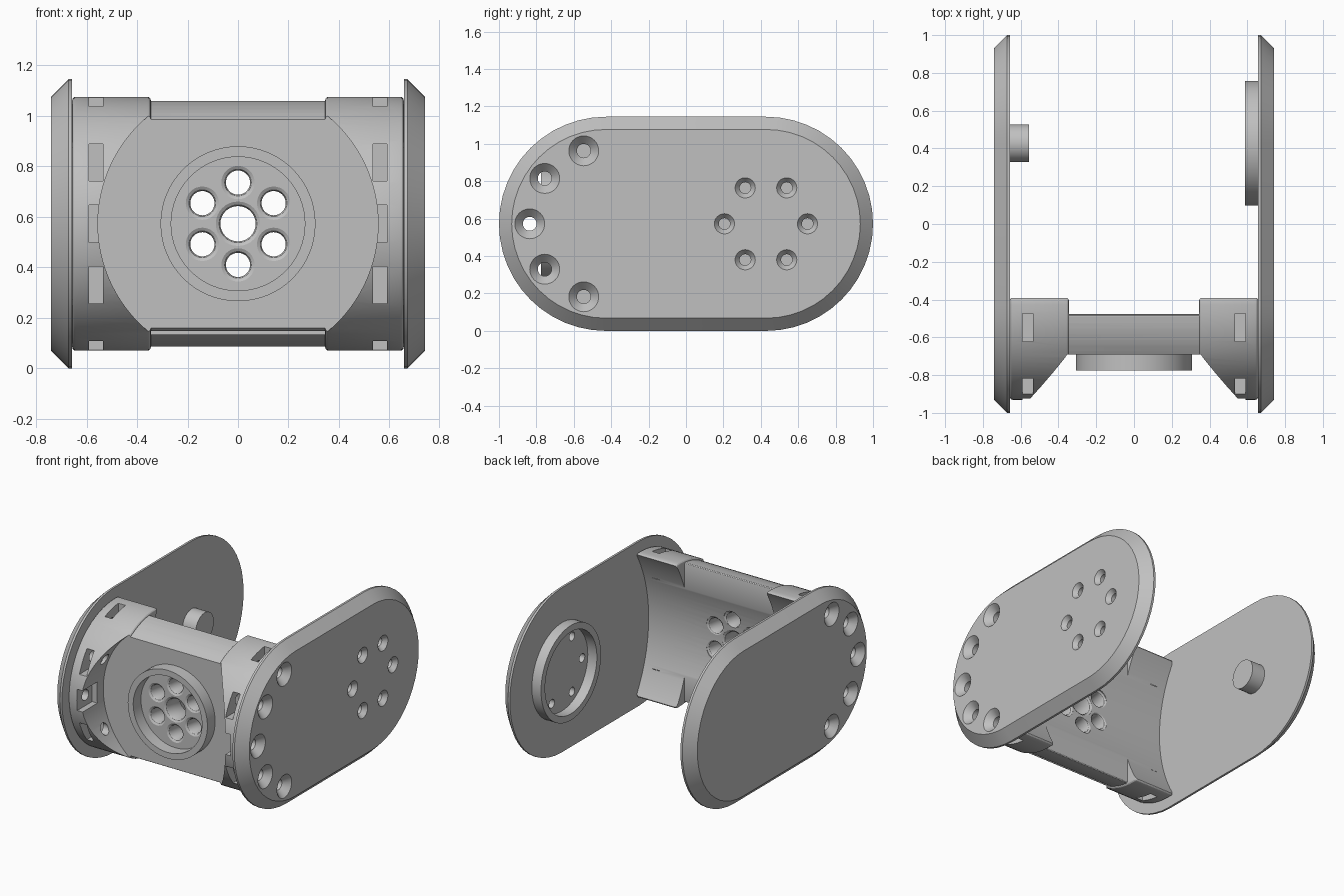
import bpy, bmesh
from math import sin, cos, pi, radians
from mathutils import Vector

if "Cube" in bpy.data.objects:
    bpy.data.objects.remove(bpy.data.objects["Cube"], do_unlink=True)

grey = bpy.data.materials.new("plain grey")
grey.use_nodes = True
grey.diffuse_color = (0.53, 0.53, 0.53, 1)
grey.node_tree.nodes["Principled BSDF"].inputs["Base Color"].default_value = grey.diffuse_color

R = 0.5725            # half height of the side plates
MID = R               # height of the main axis
PIVOT = R - 1         # front rounding centre, in y
INNER, OUTER = 0.657, 0.74


def loft(name, loops):
    """Closed solid through equal-length loops, capped at both ends."""
    bm = bmesh.new()
    rings = [[bm.verts.new(p) for p in loop] for loop in loops]
    for a, b in zip(rings, rings[1:]):
        for i in range(len(a)):
            j = (i + 1) % len(a)
            bm.faces.new((a[i], a[j], b[j], b[i]))
    bm.faces.new(rings[0])
    bm.faces.new(rings[-1])
    bmesh.ops.recalc_face_normals(bm, faces=bm.faces)
    mesh = bpy.data.meshes.new(name)
    bm.to_mesh(mesh)
    bm.free()
    mesh.materials.append(grey)
    obj = bpy.data.objects.new(name, mesh)
    bpy.context.collection.objects.link(obj)
    return obj


def turned(name, axis, centre, stations, n=32):
    """Turned solid along x or y; centre is the other two coordinates."""
    def point(t, r, a):
        u, v = centre[0] + r * cos(a), centre[1] + r * sin(a)
        return Vector((t, u, v)) if axis == "x" else Vector((u, t, v))
    return loft(name, [[point(t, r, 2 * pi * i / n) for i in range(n)]
                       for t, r in stations])


def prism(name, outline, x0, x1):
    return loft(name, [[Vector((x, y, z)) for y, z in outline] for x in (x0, x1)])


def box(name, x0, x1, y0, y1, z0, z1):
    return prism(name, [(y0, z0), (y1, z0), (y1, z1), (y0, z1)], x0, x1)


def bake(obj):
    bpy.context.view_layer.update()
    graph = bpy.context.evaluated_depsgraph_get()
    mesh = bpy.data.meshes.new_from_object(obj.evaluated_get(graph))
    obj.modifiers.clear()
    obj.data = mesh


def combine(obj, other, operation="DIFFERENCE"):
    mod = obj.modifiers.new("combine", "BOOLEAN")
    mod.operation, mod.solver, mod.object = operation, "EXACT", other
    bake(obj)
    bpy.data.objects.remove(other, do_unlink=True)


def bevel(obj, width):
    mod = obj.modifiers.new("bevel", "BEVEL")
    mod.width, mod.segments = width, 3
    mod.limit_method, mod.angle_limit = "ANGLE", radians(40)
    bake(obj)


def stadium(x, r, n=24):
    arc = [pi * i / n for i in range(n + 1)]
    back = [Vector((x, -PIVOT + r * sin(a), MID + r * cos(a))) for a in arc]
    front = [Vector((x, PIVOT - r * sin(a), MID - r * cos(a))) for a in arc]
    return back + front


def half_round(r, back, n=48):
    arc = [pi * i / n for i in range(n + 1)]
    pts = [(PIVOT - r * sin(a), MID + r * cos(a)) for a in arc]
    edge = [(back, MID - r), (back, MID + r)]
    # the back edge of the middle section lies in front of the rounding centre
    return [p for p in pts if p[0] < back - 0.001] + (
        edge if back > PIVOT else [(back, MID - r * 0.995), (back, MID + r * 0.995)])


# Five fixing screws per side, around the front rounding
SCREWS = [(PIVOT - 0.408 * cos(a), MID + 0.408 * sin(a), k)
          for k, a in ((k, radians(36.5 * k)) for k in range(-2, 3))]

# Side plates with countersunk screw holes
plates = {}
for s, side in ((1, "left"), (-1, "right")):
    plate = loft(side + "_plate", [stadium(s * INNER, R), stadium(s * 0.672, R),
                                   stadium(s * OUTER, R - 0.068)])
    for y, z, k in SCREWS:
        combine(plate, turned("sink", "x", (y, z), [
            (s * 0.6, 0.037), (s * 0.695, 0.037), (s * OUTER, 0.08), (s * 0.76, 0.1)]))
    plates[side] = plate

# Six small holes around the rear pivot of the left plate
for i in range(6):
    a = i * pi / 3
    combine(plates["left"], turned("sink", "x", (-PIVOT + 0.222 * cos(a), MID + 0.222 * sin(a)), [
        (0.6, 0.03), (0.71, 0.03), (OUTER, 0.054), (0.76, 0.07)]))

# Rear pivot parts: a raised ring on the left, a peg on the right
ring = turned("pivot_ring", "x", (-PIVOT, MID), [(0.587, 0.33), (INNER, 0.33)], 64)
combine(ring, turned("bore", "x", (-PIVOT, MID), [(0.5, 0.285), (0.7, 0.285)], 64))
peg = turned("pivot_peg", "x", (-PIVOT, MID), [(-0.556, 0.1), (-INNER, 0.1)], 48)

# Front bracket: a rounded middle joined to two thicker collars
bracket = prism("front_bracket", half_round(0.49, -0.477), -0.5, 0.5)
bevel(bracket, 0.03)
for s in (1, -1):
    collar = prism("collar", half_round(0.503, -0.39), s * 0.345, s * INNER)
    bevel(collar, 0.015)
    combine(bracket, collar, "UNION")

# Concave back clearance and round front pocket
combine(bracket, turned("clearance", "x", (-PIVOT, MID), [(-0.8, 0.955), (0.8, 0.955)], 160))
combine(bracket, turned("pocket", "y", (0, MID), [(-1.2, 0.555), (-0.69, 0.555)], 96))

# Nut slots and screw holes in the collars
for s in (1, -1):
    x0, x1 = s * 0.535, s * 0.591
    for y, z, k in SCREWS:
        h = 0.074
        if abs(k) < 2:
            slot = box("slot", x0, x1, -1.1, y + h, z - h, z + h)
        else:
            d = k / 2
            slot = box("slot", x0, x1, y - h, y + h, z - d * h, z + d * 0.3)
        combine(bracket, slot)
        combine(bracket, turned("bore", "x", (y, z), [(s * 0.45, 0.037), (s * 0.7, 0.037)]))

# Front centre hole with six around it, eased at both ends
HOLES = [(0, 0, 0.07)] + [(0.163 * sin(i * pi / 3), 0.163 * cos(i * pi / 3), 0.048)
                          for i in range(6)]
for x, dz, r in HOLES:
    back = -PIVOT - (0.955 ** 2 - dz ** 2) ** 0.5
    e = 0.018
    combine(bracket, turned("bore", "y", (x, MID + dz), [
        (-0.8, r + e), (-0.69, r + e), (-0.69 + e * 0.4, r + e * 0.3), (-0.69 + e, r),
        (back - e, r), (back - e * 0.4, r + e * 0.3), (back, r + e), (-0.4, r + e)]))

# Raised ring on the front face
front_ring = turned("front_ring", "y", (0, MID), [(-0.775, 0.307), (-0.688, 0.307)], 64)
combine(front_ring, turned("bore", "y", (0, MID), [(-0.9, 0.265), (-0.6, 0.265)], 64))

# Smooth shading with crisp edges
for obj in (*plates.values(), ring, peg, bracket, front_ring):
    bpy.ops.object.select_all(action="DESELECT")
    obj.select_set(True)
    bpy.context.view_layer.objects.active = obj
    bpy.ops.object.shade_smooth_by_angle(angle=radians(28))
